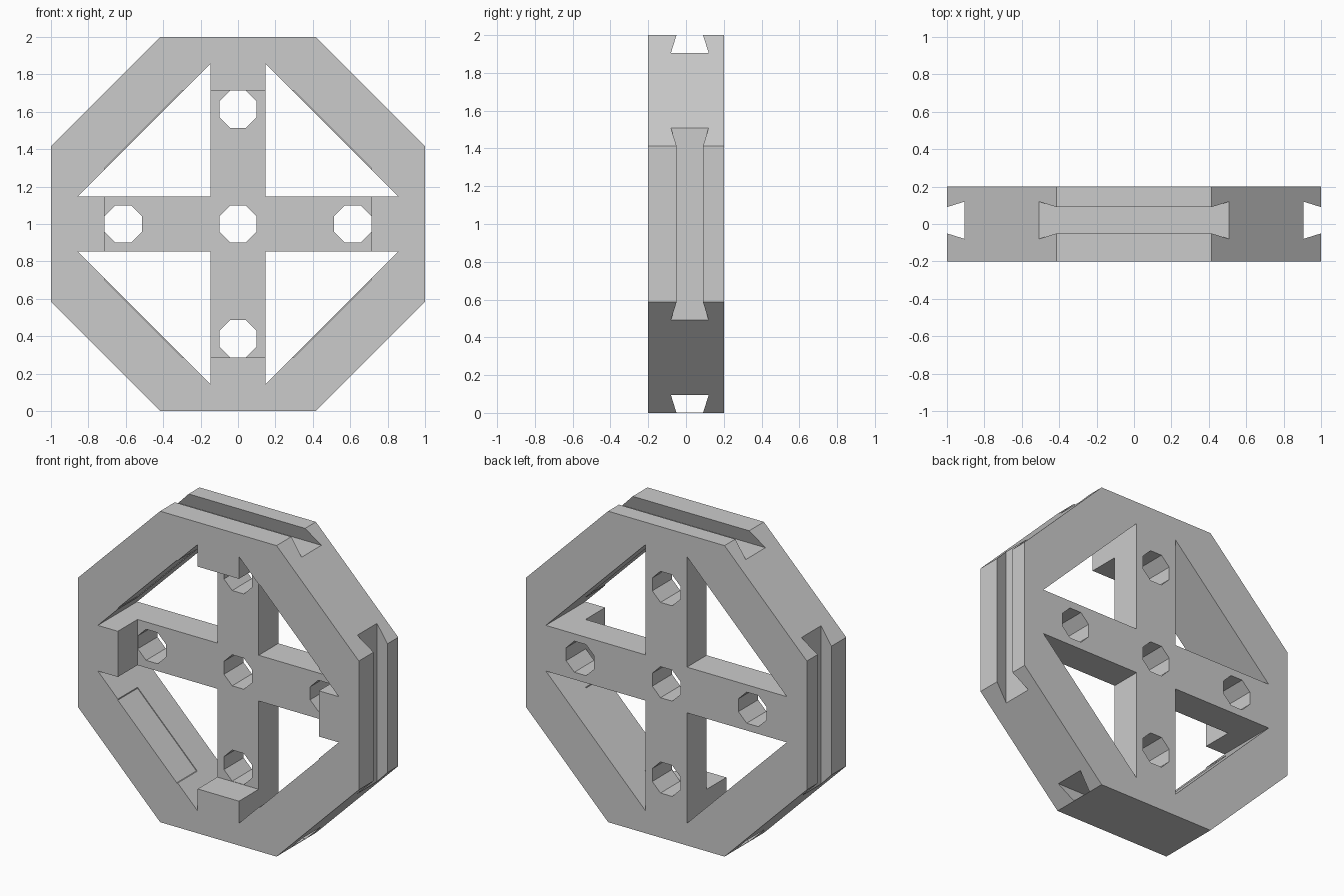
import bpy
import bmesh
from math import pi, sin, cos, tan
from mathutils import Matrix, Vector

if "Cube" in bpy.data.objects:
    bpy.data.objects.remove(bpy.data.objects["Cube"], do_unlink=True)

grey = bpy.data.materials.new("plain grey")
grey.use_nodes = True
grey.diffuse_color = (0.6, 0.6, 0.6, 1)
grey.node_tree.nodes["Principled BSDF"].inputs["Base Color"].default_value = (0.6, 0.6, 0.6, 1)

CENTRE = Vector((0, 0, 1))
HALF_DEPTH = 0.2


def prism(name, outline, y0, y1, matrix=Matrix()):
    """Extrude an (x, z) outline from y0 to y1, then place it about the centre."""
    bm = bmesh.new()
    face = bm.faces.new([bm.verts.new((x, y0, z)) for x, z in outline])
    new = bmesh.ops.extrude_face_region(bm, geom=[face])["geom"]
    bmesh.ops.translate(bm, vec=(0, y1 - y0, 0),
                        verts=[v for v in new if isinstance(v, bmesh.types.BMVert)])
    bm.transform(Matrix.Translation(CENTRE) @ matrix)
    bmesh.ops.recalc_face_normals(bm, faces=bm.faces)
    mesh = bpy.data.meshes.new(name)
    bm.to_mesh(mesh)
    bm.free()
    mesh.materials.append(grey)
    obj = bpy.data.objects.new(name, mesh)
    bpy.context.scene.collection.objects.link(obj)
    return obj


def octagon(apothem, x=0, z=0):
    r = apothem / cos(pi / 8)
    return [(x + r * cos(pi / 8 + i * pi / 4), z + r * sin(pi / 8 + i * pi / 4)) for i in range(8)]


frame = prism("octagonal_frame", octagon(1), -HALF_DEPTH, HALF_DEPTH)


def cut(cutter):
    cutter.hide_render = True
    mod = frame.modifiers.new("cut", 'BOOLEAN')
    mod.operation = 'DIFFERENCE'
    mod.solver = 'EXACT'
    mod.object = cutter
    bpy.context.view_layer.objects.active = frame
    bpy.ops.object.modifier_apply(modifier=mod.name)
    bpy.data.objects.remove(cutter, do_unlink=True)


# Triangular windows between the four spokes
INNER, OUTER = 0.147, 0.857
for sx in (1, -1):
    for sz in (1, -1):
        cut(prism("window_cutter", [(sx * INNER, sz * INNER), (sx * OUTER, sz * INNER),
                                    (sx * INNER, sz * OUTER)], -0.5, 0.5))

# Front pocket that halves the spoke depth
cut(prism("pocket_cutter", octagon(0.715), -0.5, 0))

# Octagonal bores through the hub and each spoke
for x, z in ((0, 0), (0.613, 0), (-0.613, 0), (0, 0.613), (0, -0.613)):
    cut(prism("bore_cutter", octagon(0.1, x, z), -0.5, 0.5))

# Two diagonal bores crossing at the hub
for sign in (1, -1):
    turn = Matrix.Rotation(sign * pi / 4, 4, 'Y') @ Matrix.Rotation(pi / 2, 4, 'X')
    cut(prism("diagonal_bore_cutter", octagon(0.12), -1.5, 1.5, turn))

# Dovetail slots along the four straight sides
SLOT_Y = 0.02
slot = [(SLOT_Y - 0.1, 0.905), (SLOT_Y + 0.1, 0.905), (SLOT_Y + 0.064, 1.02), (SLOT_Y - 0.064, 1.02)]
for i in range(4):
    # the outline's x axis becomes world y, so the slot runs along the side
    turn = Matrix.Rotation(i * pi / 2, 4, 'Y') @ Matrix.Rotation(pi / 2, 4, 'Z')
    cut(prism("slot_cutter", slot, -0.9, 0.9, turn))

# Thin skin closing the bottom slot
half = tan(pi / 8)
prism("bottom_slot_cover", [(-half, -1), (half, -1), (half, -0.997), (-half, -0.997)],
      SLOT_Y - 0.072, SLOT_Y + 0.072)
